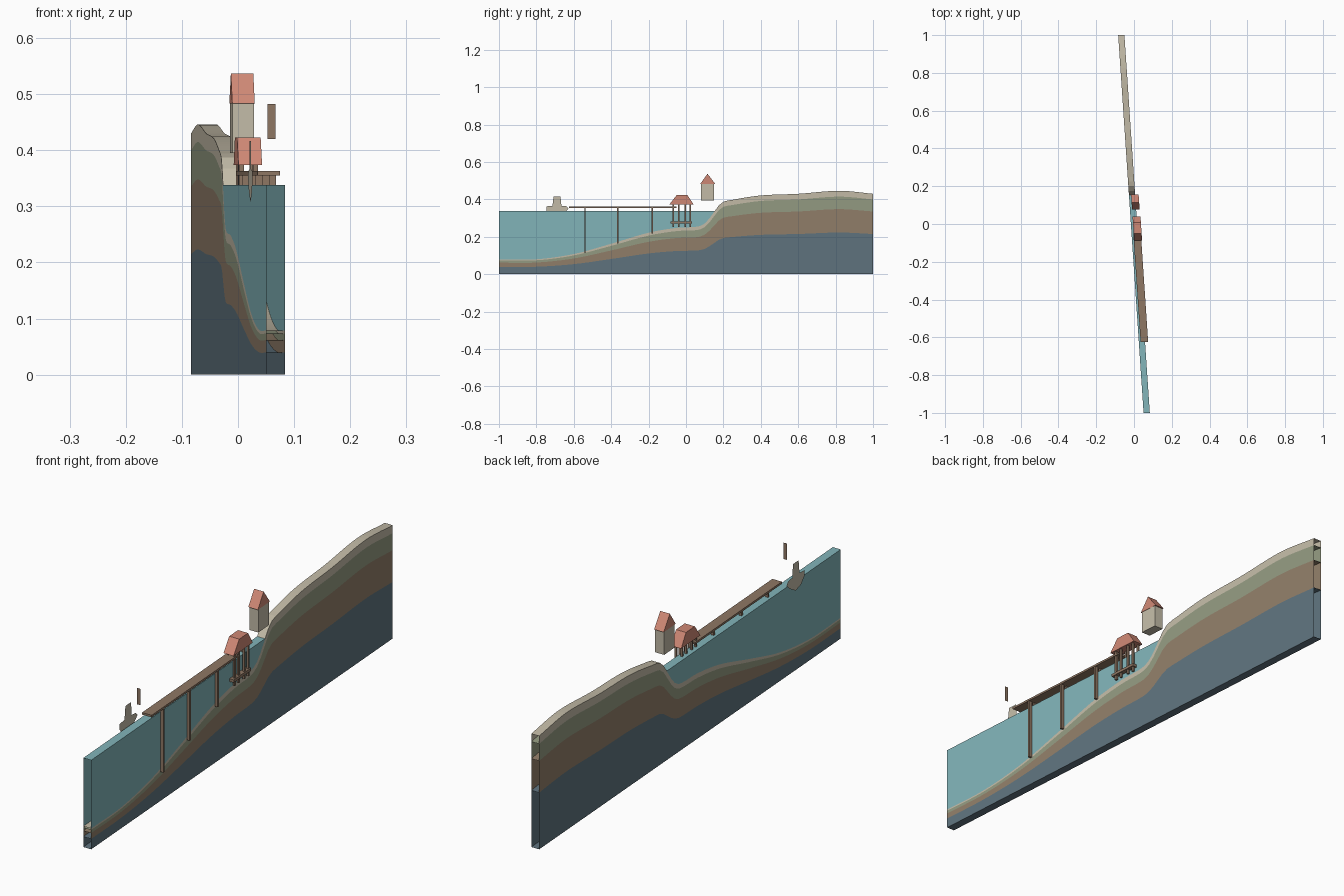
import bpy, bmesh

cube = bpy.data.objects.get("Cube")
if cube:
    bpy.data.objects.remove(cube)

SKEW = -0.0672   # sideways drift of the section along its length
HALF = 0.0165    # half thickness of the slab
SEA = 0.338      # water level


def material(name, rgb):
    mat = bpy.data.materials.new(name)
    mat.use_nodes = True
    linear = [(c / 255 / 12.92) if c < 11 else ((c / 255 + 0.055) / 1.055) ** 2.4 for c in rgb]
    mat.diffuse_color = (*linear, 1)
    mat.node_tree.nodes["Principled BSDF"].inputs["Base Color"].default_value = (*linear, 1)
    return mat


BEDROCK = material("slate blue", (96, 116, 127))
SUBSOIL = material("earth brown", (146, 127, 106))
SOIL = material("moss green", (148, 155, 130))
SAND = material("sand", (196, 188, 168))
WATER = material("water teal", (130, 181, 186))
ROOF = material("terracotta", (207, 136, 117))
WOOD = material("wood brown", (143, 119, 100))


def place(s, t, z):
    """s runs along the section, t across it."""
    return (t + SKEW * s, s, z)


def finish(bm, name, mat):
    mesh = bpy.data.meshes.new(name)
    bm.to_mesh(mesh)
    bm.free()
    mesh.materials.append(mat)
    obj = bpy.data.objects.new(name, mesh)
    bpy.context.collection.objects.link(obj)
    return obj


def prism(name, mat, profile, t0, t1):
    """Extrude an (s, z) profile across the section."""
    bm = bmesh.new()
    near = [bm.verts.new(place(s, t0, z)) for s, z in profile]
    far = [bm.verts.new(place(s, t1, z)) for s, z in profile]
    bm.faces.new(near)
    bm.faces.new(far[::-1])
    n = len(profile)
    for i in range(n):
        j = (i + 1) % n
        bm.faces.new((near[i], far[i], far[j], near[j]))
    bmesh.ops.recalc_face_normals(bm, faces=bm.faces)
    return finish(bm, name, mat)


def box(name, mat, s0, s1, t0, t1, z0, z1):
    return prism(name, mat, [(s0, z0), (s1, z0), (s1, z1), (s0, z1)], t0, t1)


def plate(name, mat, corners):
    bm = bmesh.new()
    bm.faces.new([bm.verts.new(place(*c)) for c in corners])
    return finish(bm, name, mat)


# Ground line, smoothed through a few control points
GROUND = [(-1, .079), (-.8, .08), (-.6, .108), (-.4, .163), (-.2, .222), (-.05, .248),
          (.07, .256), (.11, .28), (.15, .333), (.19, .382), (.25, .398), (.4, .421),
          (.6, .43), (.82, .446), (1, .43)]


def ground(s):
    i = max(k for k in range(len(GROUND) - 1) if GROUND[k][0] <= s or k == 0)

    def slope(k):
        a, b = GROUND[max(k - 1, 0)], GROUND[min(k + 1, len(GROUND) - 1)]
        return (b[1] - a[1]) / (b[0] - a[0])
    (s0, z0), (s1, z1) = GROUND[i], GROUND[i + 1]
    w = s1 - s0
    u = (s - s0) / w
    return ((2 * u**3 - 3 * u**2 + 1) * z0 + (u**3 - 2 * u**2 + u) * w * slope(i)
            + (3 * u**2 - 2 * u**3) * z1 + (u**3 - u**2) * w * slope(i + 1))


def layer(name, mat, stations, bottom, top, floor=False):
    """Open-ended band between two height functions."""
    bm = bmesh.new()
    rings = [[bm.verts.new(place(s, t, f(s))) for t, f in
              ((-HALF, bottom), (-HALF, top), (HALF, top), (HALF, bottom))] for s in stations]
    for a, b in zip(rings, rings[1:]):
        for k in range(4 if floor else 3):
            m = (k + 1) % 4
            bm.faces.new((a[k], a[m], b[m], b[k]))
    bmesh.ops.recalc_face_normals(bm, faces=bm.faces)
    if floor is False:
        # the roof of each band must face up
        tops = [f for f in bm.faces if abs(f.normal.z) > 0.5]
        if tops and tops[0].normal.z < 0:
            bmesh.ops.reverse_faces(bm, faces=bm.faces)
    return finish(bm, name, mat)


# Ground layers, each a fixed share of the ground height
stations = [-1 + i / 40 for i in range(81)]
shares = [0, .5, .78, .93, 1]
for k, (name, mat) in enumerate((("bedrock", BEDROCK), ("subsoil", SUBSOIL),
                                 ("topsoil", SOIL), ("sand_cover", SAND))):
    layer(name, mat, stations, lambda s, f=shares[k]: ground(s) * f,
          lambda s, f=shares[k + 1]: ground(s) * f, floor=(k == 0))

# Water up to the shoreline
shore = .153
wet = [s for s in stations if s < shore - .01] + [shore]
layer("water", WATER, wet, lambda s: min(ground(s), SEA), lambda s: SEA)

# Pier
box("pier_deck", WOOD, -.625, -.05, -.007, .033, .355, .363)
for i, s in enumerate((-.54, -.365, -.18)):
    box(f"pier_post_{i + 1}", WOOD, s - .004, s + .004, .019, .031, ground(s) - .01, .355)
    box(f"pier_back_post_{i + 1}", WOOD, s - .004, s + .004, -.005, .007, ground(s), .355)

# Open hut on stilts
prism("hut_roof", ROOF, [(-.088, .374), (.04, .374), (.008, .423), (-.05, .423)], -.005, .037)
for i, s in enumerate((-.067, -.04, -.003, .024)):
    for side, t in (("front", .023), ("back", -.002)):
        box(f"hut_{side}_post_{i + 1}", WOOD, s - .004, s + .004, t, t + .008, .252, .374)
box("hut_platform", WOOD, -.083, .032, -.002, .035, .27, .281)

# House with gabled roof
box("house_walls", SAND, .081, .151, -.004, .034, .395, .483)
prism("house_roof", ROOF, [(.076, .483), (.156, .483), (.115, .537)], -.005, .035)

# Boat cut-out and its flat mast board
hull = [(-.746, .34), (-.746, .363), (-.714, .366), (-.708, .416), (-.671, .416), (-.666, .366),
        (-.639, .363), (-.628, .35), (-.65, .33), (-.69, .308), (-.725, .318)]
plate("boat", SAND, [(s, -.0245, z) for s, z in hull])
plate("mast_board", WOOD, [(-.68, t, z) for t, z in
                           ((.007, .42), (.021, .42), (.021, .482), (.007, .482))])
